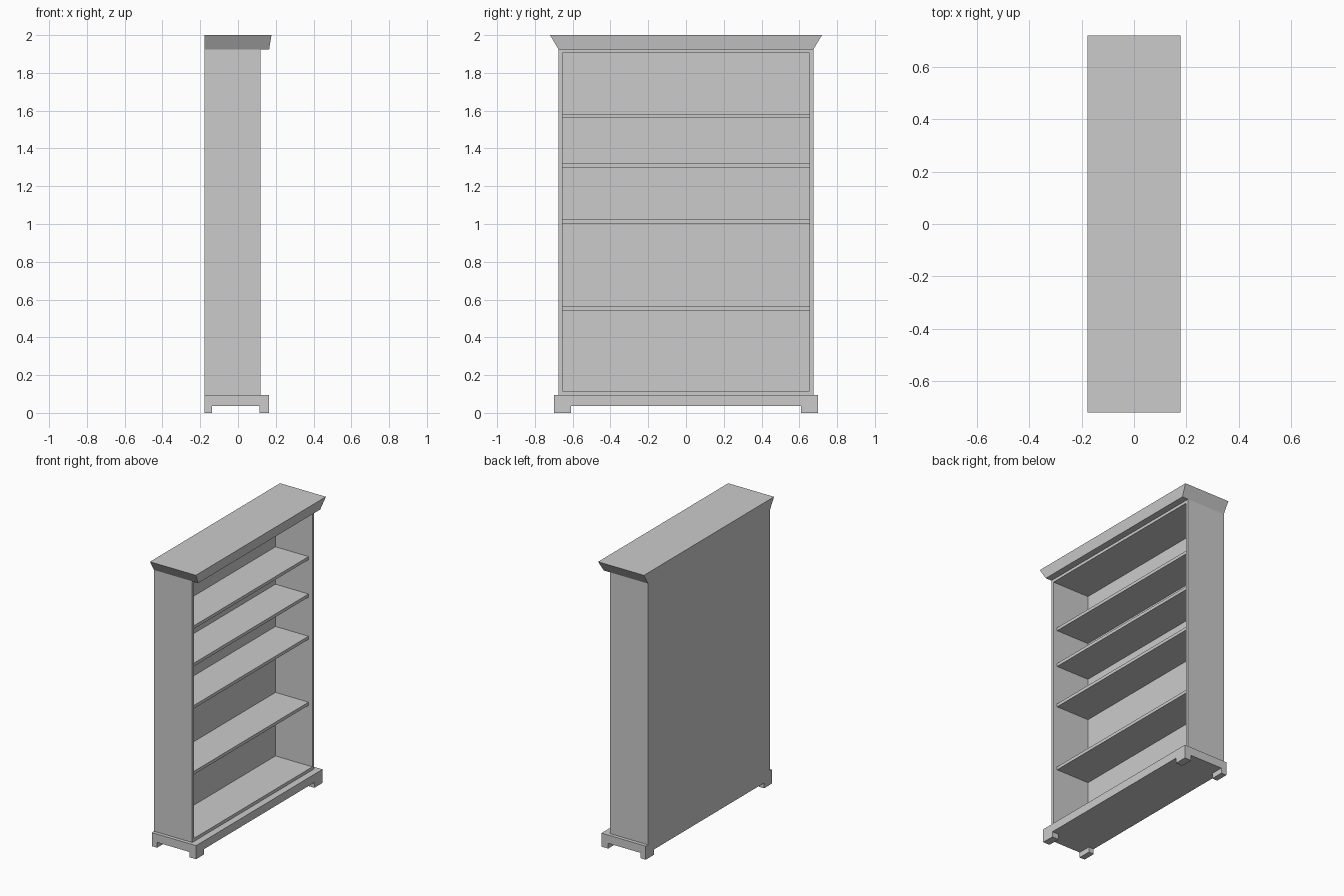
import bpy, bmesh
from mathutils import Vector

old = bpy.data.objects.get("Cube")
if old:
    bpy.data.objects.remove(old, do_unlink=True)

# One plain painted finish
paint = bpy.data.materials.new("light grey")
paint.use_nodes = True
GREY = (0.6, 0.6, 0.6, 1)
paint.diffuse_color = GREY
paint.node_tree.nodes["Principled BSDF"].inputs["Base Color"].default_value = GREY

BACK, FRONT = -0.178, 0.118      # cabinet depth; the open side faces +x
HALF, BOARD = 0.675, 0.02        # half width and board thickness
FLOOR, CEILING = 0.095, 1.925    # cabinet bottom and top
INNER = HALF - BOARD
BACK_IN = BACK + 0.01


def box_mesh(x0, x1, y0, y1, z0, z1):
    bm = bmesh.new()
    bmesh.ops.create_cube(bm, size=1)
    for v in bm.verts:
        v.co = Vector((x1 if v.co.x > 0 else x0,
                       y1 if v.co.y > 0 else y0,
                       z1 if v.co.z > 0 else z0))
    return bm


def finish(name, bm):
    bmesh.ops.recalc_face_normals(bm, faces=bm.faces)
    mesh = bpy.data.meshes.new(name)
    bm.to_mesh(mesh)
    bm.free()
    mesh.materials.append(paint)
    obj = bpy.data.objects.new(name, mesh)
    bpy.context.collection.objects.link(obj)
    return obj


def board(name, *bounds):
    return finish(name, box_mesh(*bounds))


# Cabinet carcass
board("left_side_panel", BACK, FRONT, INNER, HALF, FLOOR, CEILING)
board("right_side_panel", BACK, FRONT, -HALF, -INNER, FLOOR, CEILING)
board("back_panel", BACK, BACK_IN, -INNER, INNER, FLOOR, CEILING)
board("bottom_board", BACK_IN, FRONT, -INNER, INNER, FLOOR, FLOOR + 0.022)
board("top_board", BACK_IN, FRONT, -INNER, INNER, CEILING - BOARD, CEILING)

# Shelves, set back slightly from the front edge
for i, z in enumerate((0.54, 1.002, 1.298, 1.56)):
    board(f"shelf_{i + 1}", BACK_IN, FRONT - 0.03, -INNER, INNER, z, z + 0.022)

# Plinth: a slab cut into a grid, with the corners pulled down as feet
bm = box_mesh(BACK, 0.165, -0.7, 0.7, 0.037, FLOOR)
cuts = [((-0.137, 0, 0), (1, 0, 0)), ((0.113, 0, 0), (1, 0, 0)),
        ((0, -0.61, 0), (0, 1, 0)), ((0, 0.61, 0), (0, 1, 0))]
for point, normal in cuts:
    bmesh.ops.bisect_plane(bm, geom=bm.verts[:] + bm.edges[:] + bm.faces[:],
                           plane_co=point, plane_no=normal)
bm.normal_update()
corners = []
for f in bm.faces:
    c = f.calc_center_median()
    if f.normal.z < -0.9 and abs(c.y) > 0.61 and not -0.137 < c.x < 0.113:
        corners.append(f)
for f in corners:
    new = bmesh.ops.extrude_discrete_faces(bm, faces=[f])["faces"][0]
    for v in new.verts:
        v.co.z = 0
finish("plinth_with_feet", bm)

# Cornice flaring outwards at the front and both ends, flush at the back
bm = box_mesh(BACK, 0.165, -0.675, 0.675, CEILING, 2)
for v in bm.verts:
    if v.co.z > 1.99:
        v.co.y *= 0.72 / 0.675
        if v.co.x > 0:
            v.co.x = 0.177
finish("cornice", bm)
